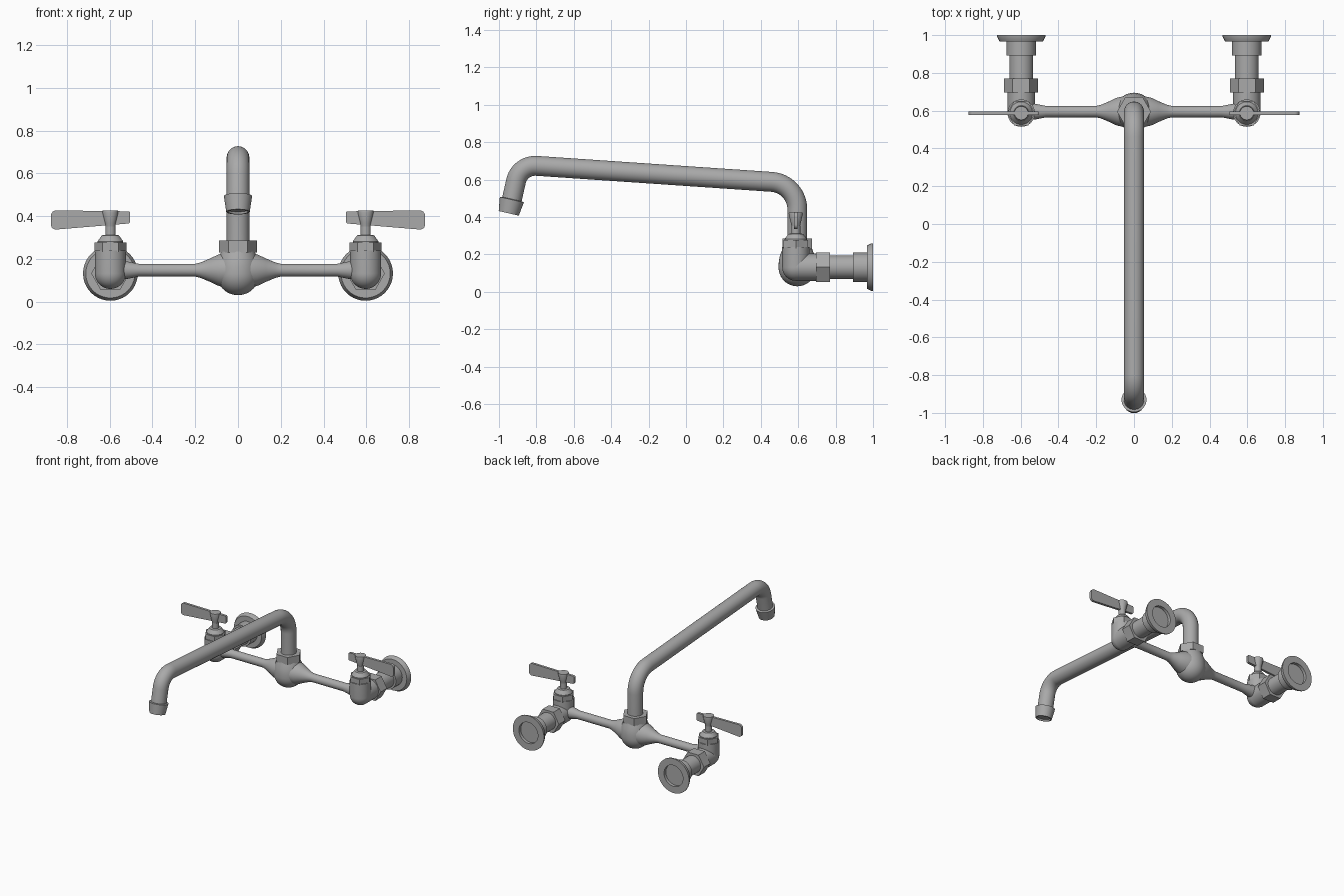
import bpy, bmesh, math
from mathutils import Vector, Matrix

if "Cube" in bpy.data.objects:
    bpy.data.objects.remove(bpy.data.objects["Cube"])

metal = bpy.data.materials.new("brushed_steel_grey")
metal.use_nodes = True
GREY = (0.4, 0.4, 0.4, 1)
metal.diffuse_color = GREY
metal.node_tree.nodes["Principled BSDF"].inputs["Base Color"].default_value = GREY

AXES = {"z": Matrix.Identity(4),
        "y": Matrix.Rotation(-math.pi / 2, 4, "X"),
        "x": Matrix.Rotation(math.pi / 2, 4, "Y")}


def finish(name, bm, smooth=True):
    """Turn a bmesh into a named metal object."""
    bmesh.ops.recalc_face_normals(bm, faces=bm.faces)
    mesh = bpy.data.meshes.new(name)
    bm.to_mesh(mesh)
    bm.free()
    mesh.materials.append(metal)
    obj = bpy.data.objects.new(name, mesh)
    bpy.context.collection.objects.link(obj)
    if smooth:
        bpy.ops.object.select_all(action="DESELECT")
        obj.select_set(True)
        bpy.context.view_layer.objects.active = obj
        bpy.ops.object.shade_smooth_by_angle(angle=math.radians(35))
    return obj


def skin(bm, rings):
    """Bridge successive vertex rings and cap both ends."""
    n = len(rings[0])
    for a, b in zip(rings, rings[1:]):
        for i in range(n):
            j = (i + 1) % n
            bm.faces.new((a[i], a[j], b[j], b[i]))
    bm.faces.new(rings[0][::-1])
    bm.faces.new(rings[-1])


def lathe(name, profile, origin, axis="z", sides=40):
    """Revolve (radius, distance) pairs about an axis through origin."""
    bm = bmesh.new()
    turn = Matrix.Translation(origin) @ AXES[axis]
    rings = []
    for r, t in profile:
        angles = [2 * math.pi * i / sides for i in range(sides)]
        rings.append([bm.verts.new(turn @ Vector((r * math.cos(a), r * math.sin(a), t)))
                      for a in angles])
    skin(bm, rings)
    return finish(name, bm, sides > 6)


def bowl(radius, steps=12):
    """Lower hemisphere profile, from the pole to the equator."""
    return [(radius * math.sin(a), -radius * math.cos(a))
            for a in (math.pi / 2 * (i + 0.15) / (steps + 0.15) for i in range(steps + 1))]


def hex_nut(name, radius, start, end, origin, axis="z"):
    return lathe(name, [(radius, start), (radius, end)], origin, axis, 6)


def fillet(before, corner, after, dist, steps=12):
    """Points of a circular arc rounding off a corner."""
    u, v = (before - corner).normalized(), (after - corner).normalized()
    half = u.angle(v) / 2
    radius = dist * math.tan(half)
    centre = corner + (u + v).normalized() * dist / math.cos(half)
    start, end = corner + u * dist - centre, corner + v * dist - centre
    sweep = start.angle(end)
    return [centre + (start * math.sin((1 - k / steps) * sweep)
                      + end * math.sin(k / steps * sweep)) / math.sin(sweep)
            for k in range(steps + 1)]


def tube(name, path, radius, sides=32):
    """Sweep a circle along a path lying in the side plane."""
    bm = bmesh.new()
    rings = []
    for i, p in enumerate(path):
        tangent = (path[min(i + 1, len(path) - 1)] - path[max(i - 1, 0)]).normalized()
        side = Vector((1, 0, 0))
        up = tangent.cross(side)
        rings.append([bm.verts.new(p + radius * (side * math.cos(a) + up * math.sin(a)))
                      for a in (2 * math.pi * k / sides for k in range(sides))])
    skin(bm, rings)
    return finish(name, bm)


# Central hub: ball body, flared arms, hex nut
HUB_Y, BODY_Z, PIPE_Z = 0.595, 0.13, 0.147
hub = Vector((0, HUB_Y, BODY_Z))
lathe("hub_body", bowl(0.1) + [(0.099, 0.03), (0.093, 0.065), (0.083, 0.09), (0.078, 0.105)], hub)
hex_nut("spout_nut", 0.09, 0.1, 0.155, hub)

# Spout: riser, long arm, downturned end
base = Vector((0, HUB_Y, 0.24))
rear_bend = Vector((0, HUB_Y, 0.579))
front_bend = Vector((0, -0.889, 0.68))
outlet = Vector((0, -0.933, 0.485))
tube("spout", [base] + fillet(base, rear_bend, front_bend, 0.137)
     + fillet(rear_bend, front_bend, outlet, 0.09) + [outlet], 0.053)

# Tapered outlet tip with a shallow recess, tilted along the spout end
tip = lathe("spout_tip", [(0.054, -0.003), (0.066, 0), (0.055, 0.075),
                          (0.047, 0.075), (0.045, 0.065)], (0, 0, 0))
tip.matrix_world = (Matrix.Translation((0, -0.931, 0.493))
                    @ Matrix.Rotation(math.pi - math.radians(13), 4, "X"))


def handle_blade(name, side, valve):
    """Thin lever, wider and rounded at its outer end."""
    outline = [Vector(p) for p in ((-0.092, 0, 0.29), (0.278, 0, 0.295),
                                   (0.278, 0, 0.203), (-0.092, 0, 0.234))]
    sizes = (0.008, 0.025, 0.025, 0.008)
    points = []
    for i, p in enumerate(outline):
        points += fillet(outline[i - 1], p, outline[(i + 1) % 4], sizes[i], 6)
    bm = bmesh.new()
    rings = [[bm.verts.new(valve + Vector((side * p.x, y, p.z))) for p in points]
             for y in (-0.009, 0.009)]
    skin(bm, rings)
    return finish(name, bm)


for label, s in (("left", 1), ("right", -1)):
    valve = Vector((s * 0.597, 0.587, 0.132))

    # Cross pipe flaring into the hub and the valve
    lathe(label + "_cross_pipe",
          [(r, s * t) for r, t in ((0.082, 0.05), (0.074, 0.09), (0.055, 0.13), (0.036, 0.175),
                                   (0.03, 0.2), (0.03, 0.465), (0.042, 0.525), (0.042, 0.58))],
          (0, HUB_Y, PIPE_Z), "x")

    # Elbow valve body: upright barrel with round bottom, and a rear arm
    lathe(label + "_valve_body", bowl(0.0725) + [(0.0725, 0.108)], valve)
    lathe(label + "_valve_arm", [(0.0725, 0), (0.0725, 0.115)], valve, "y")

    # Supply line: nut, pipe, collar and recessed wall flange
    hex_nut(label + "_supply_nut", 0.09, 0.108, 0.183, valve, "y")
    lathe(label + "_supply_pipe", [(0.063, 0.17), (0.063, 0.31)], valve, "y")
    lathe(label + "_supply_collar", [(0.078, 0.305), (0.078, 0.39)], valve, "y")
    lathe(label + "_wall_flange",
          [(0.07, 0.38), (0.115, 0.38), (0.128, 0.405), (0.128, 0.413),
           (0.078, 0.413), (0.078, 0.391)], valve, "y")

    # Bonnet nut, bonnet cone and stem
    hex_nut(label + "_bonnet_nut", 0.075, 0.1, 0.145, valve)
    lathe(label + "_bonnet", [(0.06, 0.14), (0.06, 0.15), (0.04, 0.178),
                              (0.024, 0.18), (0.024, 0.22)], valve)

    # Lever handle
    lathe(label + "_handle_hub", [(0.022, 0.212), (0.026, 0.235), (0.038, 0.285),
                                  (0.036, 0.293)], valve)
    handle_blade(label + "_handle_blade", s, valve)
